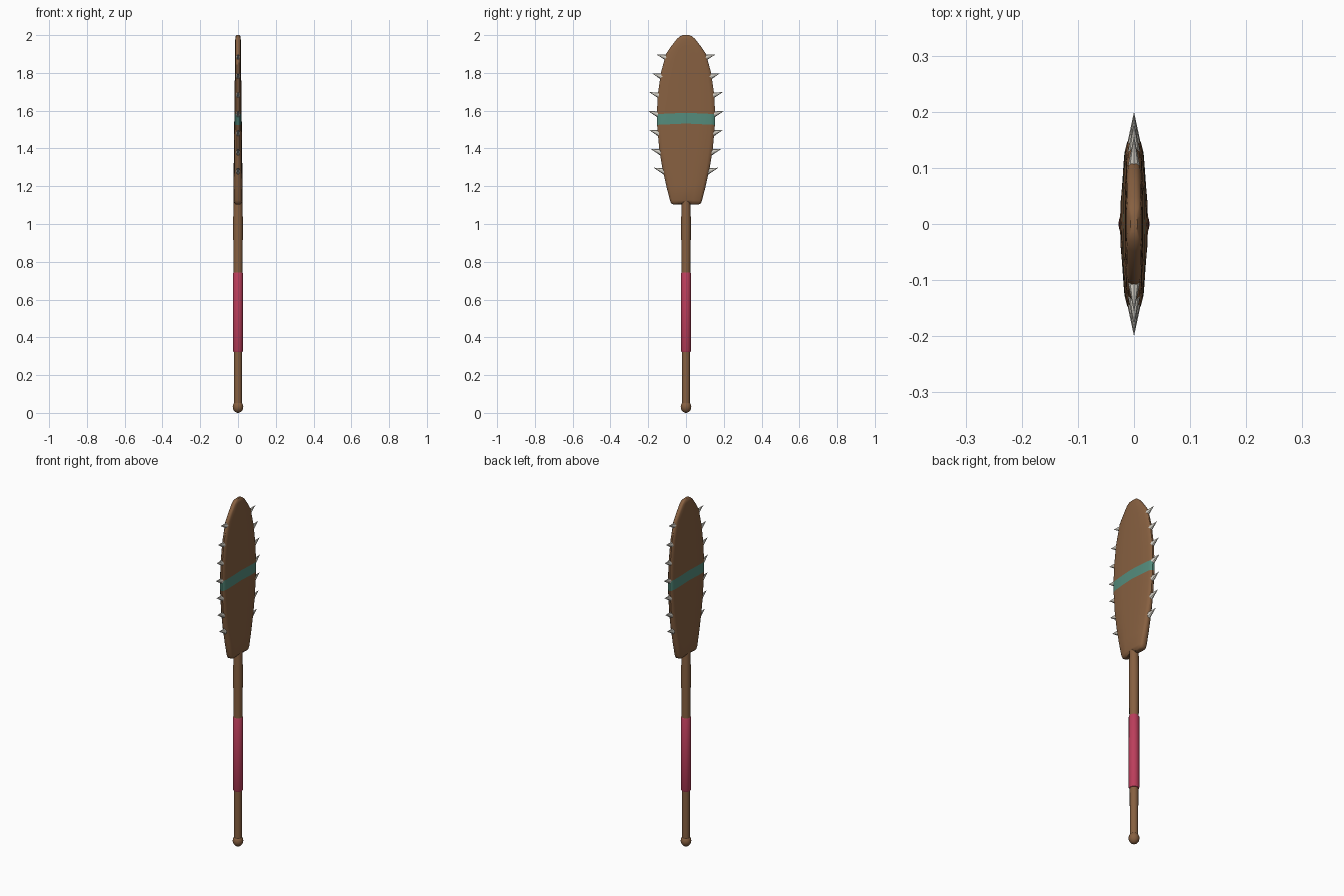
import bpy, bmesh, math
from mathutils import Vector

if "Cube" in bpy.data.objects:
    bpy.data.objects.remove(bpy.data.objects["Cube"])


def material(name, rgb):
    m = bpy.data.materials.new(name)
    m.diffuse_color = (*rgb, 1)
    m.use_nodes = True
    m.node_tree.nodes["Principled BSDF"].inputs["Base Color"].default_value = m.diffuse_color
    return m


WOOD = material("brown wood", (0.242, 0.117, 0.052))
PINK = material("crimson wrap", (0.50, 0.048, 0.105))
TEAL = material("teal paint", (0.089, 0.262, 0.202))
BONE = material("pale bone", (0.66, 0.63, 0.56))


def finish(name, bm, mats, angle=35):
    bmesh.ops.recalc_face_normals(bm, faces=bm.faces)
    me = bpy.data.meshes.new(name)
    bm.to_mesh(me)
    bm.free()
    for m in mats:
        me.materials.append(m)
    ob = bpy.data.objects.new(name, me)
    bpy.context.collection.objects.link(ob)
    bpy.context.view_layer.objects.active = ob
    ob.select_set(True)
    bpy.ops.object.shade_smooth_by_angle(angle=math.radians(angle))
    ob.select_set(False)
    return ob


def loft(bm, rings):
    """Skin closed rings of points and cap both ends; returns faces per band."""
    vs = [[bm.verts.new(p) for p in r] for r in rings]
    n = len(vs[0])
    bands = []
    for a, b in zip(vs, vs[1:]):
        bands.append([bm.faces.new((a[i], a[(i + 1) % n], b[(i + 1) % n], b[i])) for i in range(n)])
    bm.faces.new(vs[0][::-1])
    bm.faces.new(vs[-1])
    return bands


def lathe(name, profile, mat, sides=16):
    bm = bmesh.new()
    loft(bm, [[(r * math.cos(i * math.tau / sides), r * math.sin(i * math.tau / sides), z)
               for i in range(sides)] for r, z in profile])
    return finish(name, bm, [mat])


# Handle: shaft, grip wrap and round pommel
lathe("shaft", [(0.021, 0.03), (0.022, 0.4), (0.024, 0.75), (0.025, 0.9), (0.026, 1.0), (0.023, 1.14)], WOOD)
lathe("grip_wrap", [(0.024, 0.322), (0.027, 0.328), (0.027, 0.738), (0.024, 0.744)], PINK)
lathe("pommel", [(max(0.002, 0.028 * math.sin(a)), 0.032 - 0.032 * math.cos(a))
                 for a in [math.pi * k / 10 for k in range(11)]], WOOD)

# Blade outline rows: height, half width, half thickness
ROWS = [(1.103, 0.066, 0.014), (1.110, 0.079, 0.022), (1.125, 0.085, 0.025), (1.20, 0.104, 0.024),
        (1.30, 0.126, 0.0228), (1.40, 0.142, 0.0215), (1.525, 0.153, 0.020), (1.582, 0.154, 0.0192),
        (1.68, 0.150, 0.018), (1.80, 0.133, 0.0168), (1.90, 0.106, 0.016), (1.94, 0.079, 0.0155),
        (1.98, 0.048, 0.0145), (1.994, 0.031, 0.012), (2.0, 0.016, 0.006)]
# Quarter cross-section: fraction of width, fraction of thickness
SECTION = [(0, 1), (0.45, 0.96), (0.85, 0.82), (0.95, 0.62), (1, 0.28)]
HALF = SECTION + [(u, -t) for u, t in SECTION[::-1]]
RING = HALF + [(-u, t) for u, t in HALF[-2:0:-1]]


def lift(z, u):
    """Small rise at the middle of the lower end and of the painted band."""
    if z < 1.12:
        return 0.012 * (1 - abs(u)) ** 2
    return 0.007 * (1 - abs(u)) if 1.5 < z < 1.6 else 0


bm = bmesh.new()
bands = loft(bm, [[(h * t, w * u, z + lift(z, u)) for u, t in RING] for z, w, h in ROWS])
for (z, _, _), band in zip(ROWS, bands):
    if z == 1.525:
        for f in band:
            f.material_index = 1
finish("blade", bm, [WOOD, TEAL], 40)


# Teeth along both edges, leaning slightly upward
def half_width(z):
    for (z0, w0, _), (z1, w1, _) in zip(ROWS, ROWS[1:]):
        if z0 <= z <= z1:
            return w0 + (w1 - w0) * (z - z0) / (z1 - z0)


REACH = [0.171, 0.188, 0.195, 0.200, 0.194, 0.181, 0.157]
for side, label in ((1, "right"), (-1, "left")):
    for k, reach in enumerate(REACH):
        z = 1.295 + 0.1 * k
        tip = Vector((0, side * reach, z + 0.003))
        base = Vector((0, side * (half_width(z) - 0.012), z - 0.016))
        axis = (tip - base).normalized()
        up = axis.cross(Vector((1, 0, 0))).normalized()
        bm = bmesh.new()
        ring = [bm.verts.new(base + 0.0125 * math.cos(a) * Vector((1, 0, 0)) + 0.018 * math.sin(a) * up)
                for a in [i * math.tau / 8 for i in range(8)]]
        point = bm.verts.new(tip)
        for i in range(8):
            bm.faces.new((ring[i], ring[(i + 1) % 8], point))
        bm.faces.new(ring[::-1])
        finish(f"tooth_{label}_{k + 1}", bm, [BONE], 30)
